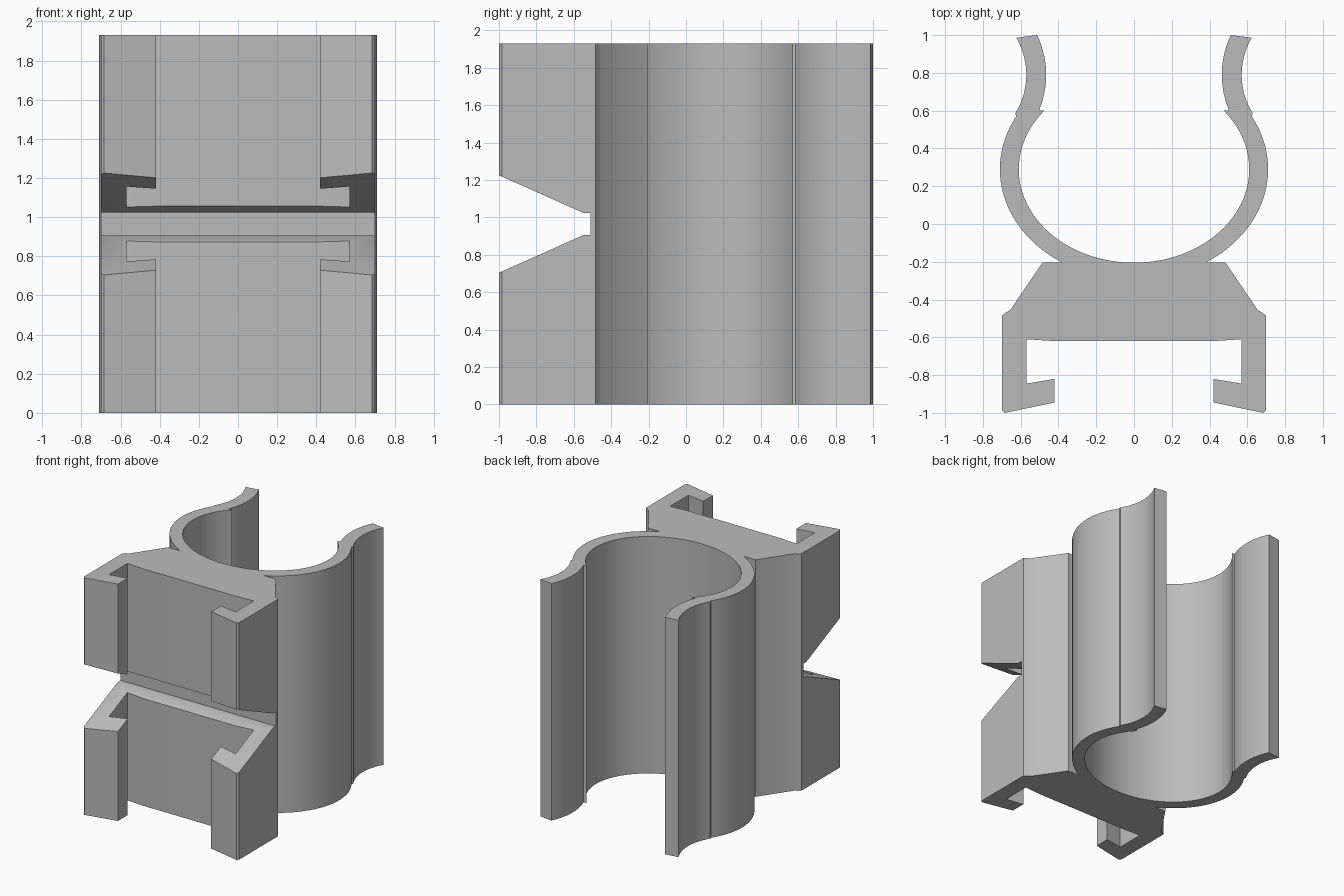
import bpy, bmesh
from math import cos, sin, pi, radians, asin

if "Cube" in bpy.data.objects:
    bpy.data.objects.remove(bpy.data.objects["Cube"])

HEIGHT = 1.93
grey = bpy.data.materials.new("plain grey")
grey.use_nodes = True
colour = (0.5, 0.5, 0.5, 1)
grey.diffuse_color = colour
grey.node_tree.nodes["Principled BSDF"].inputs["Base Color"].default_value = colour


def arc(cx, cy, rx, ry, start, end, n):
    """Points along an elliptical arc, angles in radians."""
    steps = [start + (end - start) * i / n for i in range(n + 1)]
    return [(cx + rx * cos(a), cy + ry * sin(a)) for a in steps]


def prism(name, points, offset):
    """Extrude a closed outline along an offset vector."""
    bm = bmesh.new()
    face = bm.faces.new([bm.verts.new(p) for p in points])
    top = bmesh.ops.extrude_face_region(bm, geom=[face])["geom"]
    verts = [v for v in top if isinstance(v, bmesh.types.BMVert)]
    bmesh.ops.translate(bm, verts=verts, vec=offset)
    bmesh.ops.recalc_face_normals(bm, faces=bm.faces)
    mesh = bpy.data.meshes.new(name)
    bm.to_mesh(mesh)
    bm.free()
    mesh.materials.append(grey)
    obj = bpy.data.objects.new(name, mesh)
    bpy.context.collection.objects.link(obj)
    return obj


# Clip arm: inner bore, flared lip, outer wall
cy = 0.29
bore = arc(0, cy, 0.61, 0.495, -pi / 2, asin(0.31 / 0.495), 36)
lip_in = arc(0.955, 0.79, 0.49, 0.49, radians(202.5), radians(154.5), 14)
lip_out = arc(0.955, 0.79, 0.385, 0.385, radians(149.5), radians(212), 14)
wall = arc(0, cy, 0.71, 0.585, asin(0.28 / 0.585), -asin(0.495 / 0.585), 32)

# Mounting block with hooked rails
block = [(0.485, -0.205), (0.655, -0.455), (0.68, -0.47), (0.70, -0.485),
         (0.70, -0.985), (0.685, -1.0), (0.42, -0.945), (0.42, -0.82),
         (0.57, -0.845), (0.57, -0.61), (0.42, -0.62)]

half = bore + lip_in + lip_out + wall + block
outline = half + [(-x, y) for x, y in reversed(half[1:])]
body = prism("clip_body", [(x, y, 0) for x, y in outline], (0, 0, HEIGHT))

# Tapered slot across the front rails
slot = [(-1.1, 0.66), (-0.55, 0.905), (-0.51, 0.905),
        (-0.51, 1.025), (-0.55, 1.025), (-1.1, 1.27)]
cutter = prism("slot_cutter", [(-1, y, z) for y, z in slot], (2, 0, 0))
cutter.hide_render = True

cut = body.modifiers.new("front slot", "BOOLEAN")
cut.operation = "DIFFERENCE"
cut.solver = "EXACT"
cut.object = cutter
bpy.context.view_layer.objects.active = body
body.select_set(True)
bpy.ops.object.modifier_apply(modifier=cut.name)
bpy.data.objects.remove(cutter)
bpy.ops.object.shade_smooth_by_angle(angle=radians(25))
